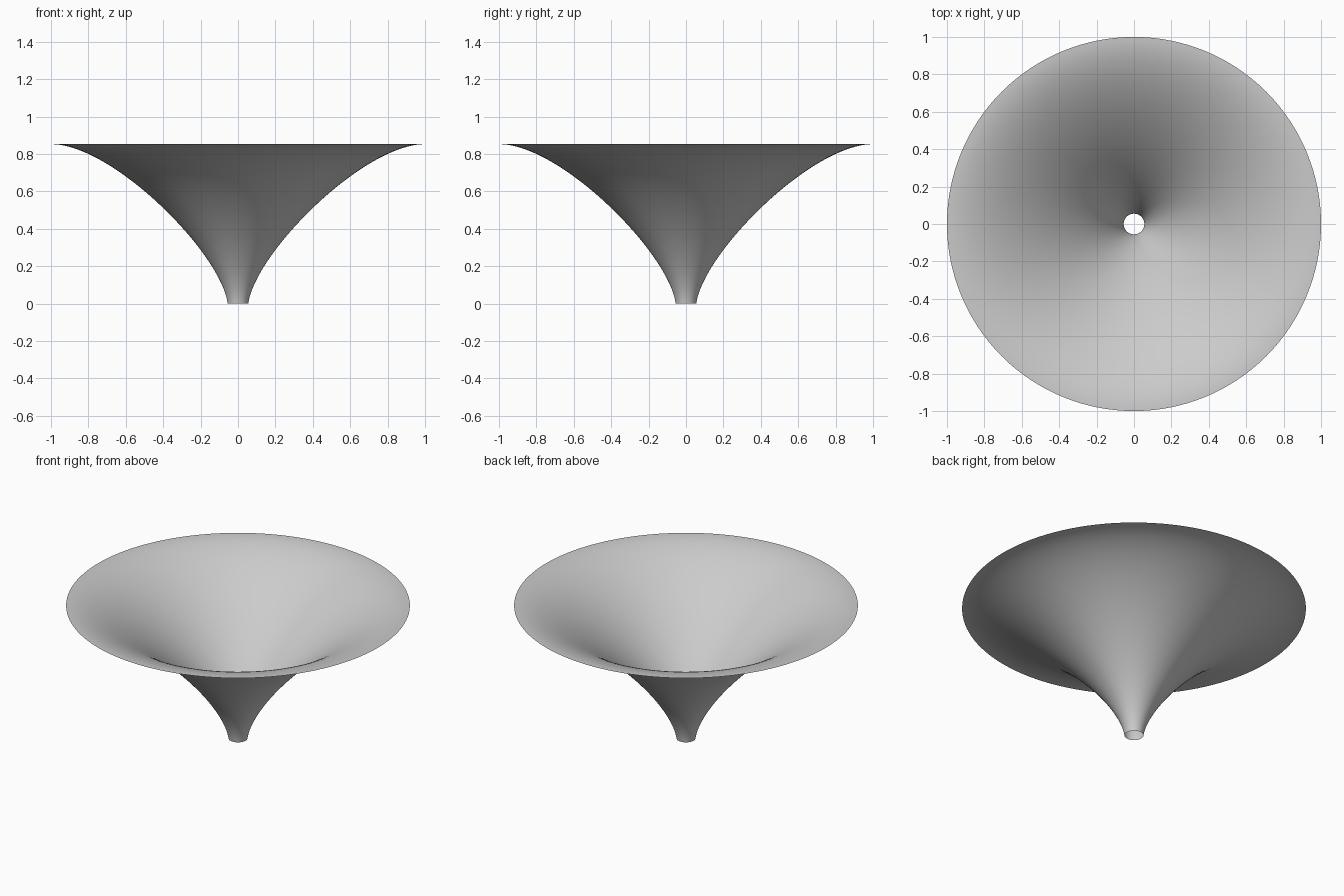
import bpy
import bmesh
import math
from mathutils import Vector
from mathutils.geometry import interpolate_bezier

SIDES = 128
RINGS = 48

cube = bpy.data.objects.get("Cube")
if cube:
    bpy.data.objects.remove(cube, do_unlink=True)

# Neutral grey surface
grey = bpy.data.materials.new("neutral_grey")
grey.use_nodes = True
colour = (0.6, 0.6, 0.6, 1)
grey.diffuse_color = colour
grey.node_tree.nodes["Principled BSDF"].inputs["Base Color"].default_value = colour

# Flared profile: upright at the throat, flat at the rim
profile = interpolate_bezier(
    Vector((0.055, 0, 0)), Vector((0.09, 0, 0.27)),
    Vector((0.67, 0, 0.853)), Vector((1, 0, 0.853)), RINGS)

# Open funnel, spun from the profile
bm = bmesh.new()
verts = [bm.verts.new(p) for p in profile]
edges = [bm.edges.new(pair) for pair in zip(verts, verts[1:])]
bmesh.ops.spin(bm, geom=verts + edges, cent=(0, 0, 0), axis=(0, 0, 1),
               angle=math.tau, steps=SIDES, use_duplicate=False)
bmesh.ops.remove_doubles(bm, verts=bm.verts, dist=0.0001)
bmesh.ops.recalc_face_normals(bm, faces=bm.faces)
for face in bm.faces:
    face.smooth = True

# Inner side of the bowl faces up
if sum(face.normal.z for face in bm.faces) < 0:
    bmesh.ops.reverse_faces(bm, faces=bm.faces)

mesh = bpy.data.meshes.new("funnel")
bm.to_mesh(mesh)
bm.free()
mesh.materials.append(grey)
funnel = bpy.data.objects.new("funnel", mesh)
bpy.context.collection.objects.link(funnel)
